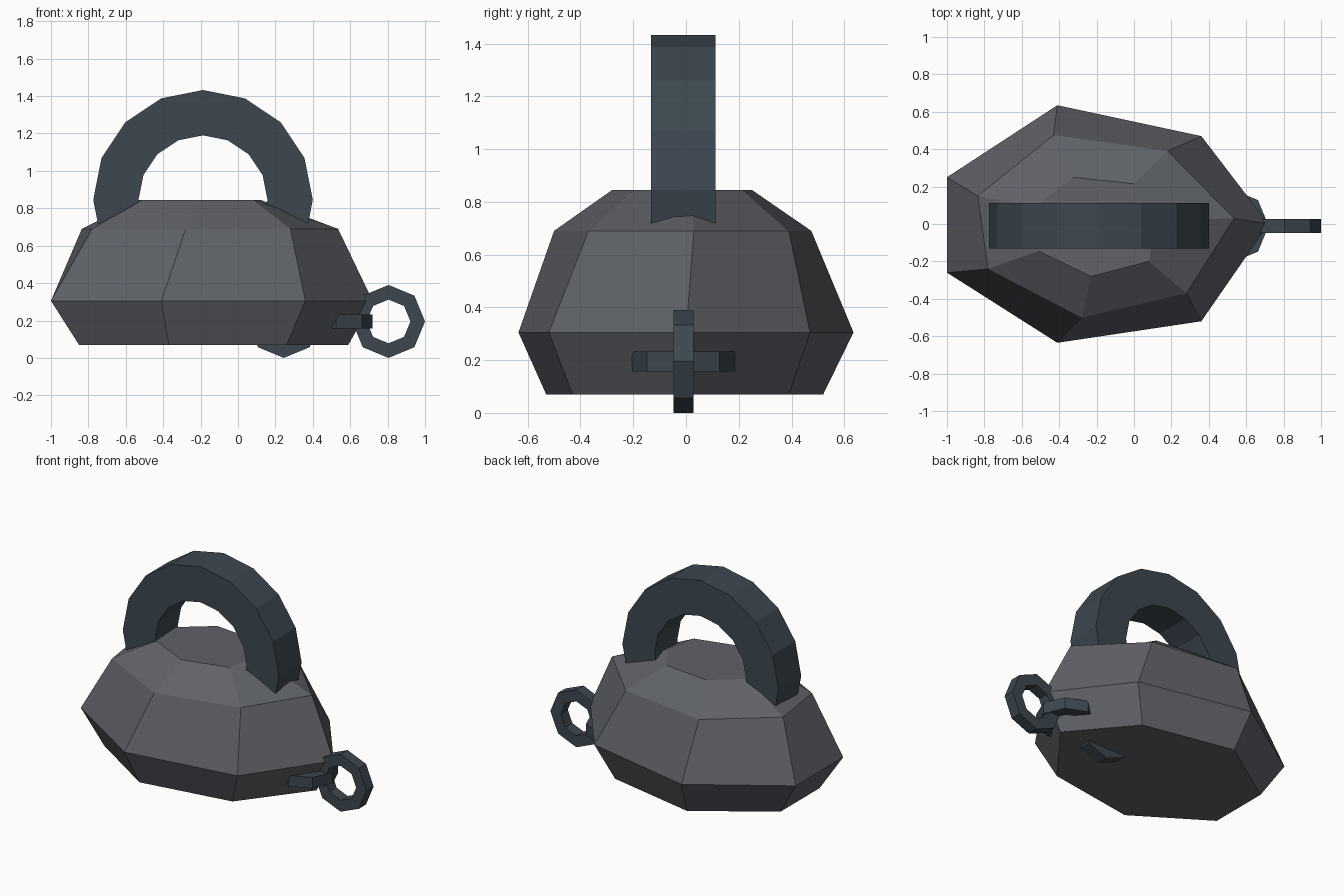
import bpy, bmesh
from math import sin, cos, radians

if "Cube" in bpy.data.objects:
    bpy.data.objects.remove(bpy.data.objects["Cube"])


def material(name, rgb):
    m = bpy.data.materials.new(name)
    m.diffuse_color = (*rgb, 1)
    m.use_nodes = True
    m.node_tree.nodes["Principled BSDF"].inputs["Base Color"].default_value = m.diffuse_color
    return m


STONE = material("stone", (0.115, 0.122, 0.138))
IRON = material("iron", (0.046, 0.064, 0.080))


def finish(name, bm, mat):
    bmesh.ops.recalc_face_normals(bm, faces=bm.faces)
    me = bpy.data.meshes.new(name)
    bm.to_mesh(me)
    bm.free()
    me.materials.append(mat)
    ob = bpy.data.objects.new(name, me)
    bpy.context.collection.objects.link(ob)
    return ob


def loft(name, loops, mat, closed=False):
    """Bridge loops of points; either cap the ends or join last to first."""
    bm = bmesh.new()
    rows = [[bm.verts.new(p) for p in loop] for loop in loops]
    pairs = list(zip(rows, rows[1:])) + ([(rows[-1], rows[0])] if closed else [])
    for a, b in pairs:
        for i in range(len(a)):
            j = (i + 1) % len(a)
            bm.faces.new((a[i], a[j], b[j], b[i]))
    if not closed:
        bm.faces.new(rows[0])
        bm.faces.new(rows[-1])
    return finish(name, bm, mat)


def band(name, centre, r_in, r_out, half, angles, closed, flat=False):
    """Rectangular-section ring or arc, upright (xz) or lying flat (xy)."""
    cx, cy, cz = centre
    loops = []
    for d in angles:
        c, s = cos(radians(d)), sin(radians(d))
        loop = []
        for r, w in ((r_in, -half), (r_out, -half), (r_out, half), (r_in, half)):
            u, v = r * c, r * s
            loop.append((cx + u, cy + v, cz + w) if flat else (cx + u, cy + w, cz + v))
        loops.append(loop)
    return loft(name, loops, IRON, closed)


# Rough-hewn seven-sided body, four levels
levels = {
    0.07: [(-.85, .20), (-.37, .52), (.26, .39), (.59, 0), (.26, -.43), (-.37, -.53), (-.85, -.22)],
    0.305: [(-1, .25), (-.41, .635), (.36, .47), (.72, 0), (.36, -.52), (-.41, -.635), (-1, -.26)],
    0.69: [(-.835, .15), (-.43, .475), (.18, .39), (.535, .03), (.28, -.37), (-.28, -.50), (-.78, -.24)],
    0.845: [(-.53, .09), (-.33, .25), (0, .215), (.12, .02), (.08, -.20), (-.23, -.28), (-.51, -.145)],
}
loft("body", [[(x, y, z) for x, y in pts] for z, pts in levels.items()], STONE)

# Arched handle, its feet sunk in the body
band("handle", (-.187, -.01, .845), .345, .587, .122,
     [-22.5 + 22.5 * i for i in range(11)], False)

# Chain links, alternately upright and flat
octagon = [45 * i for i in range(8)]
for i in range(3):
    band(f"chain_link_{i + 1}", (.805 - .28 * i, -.01, .195), .117, .195, .038,
         octagon, True, flat=(i == 1))
